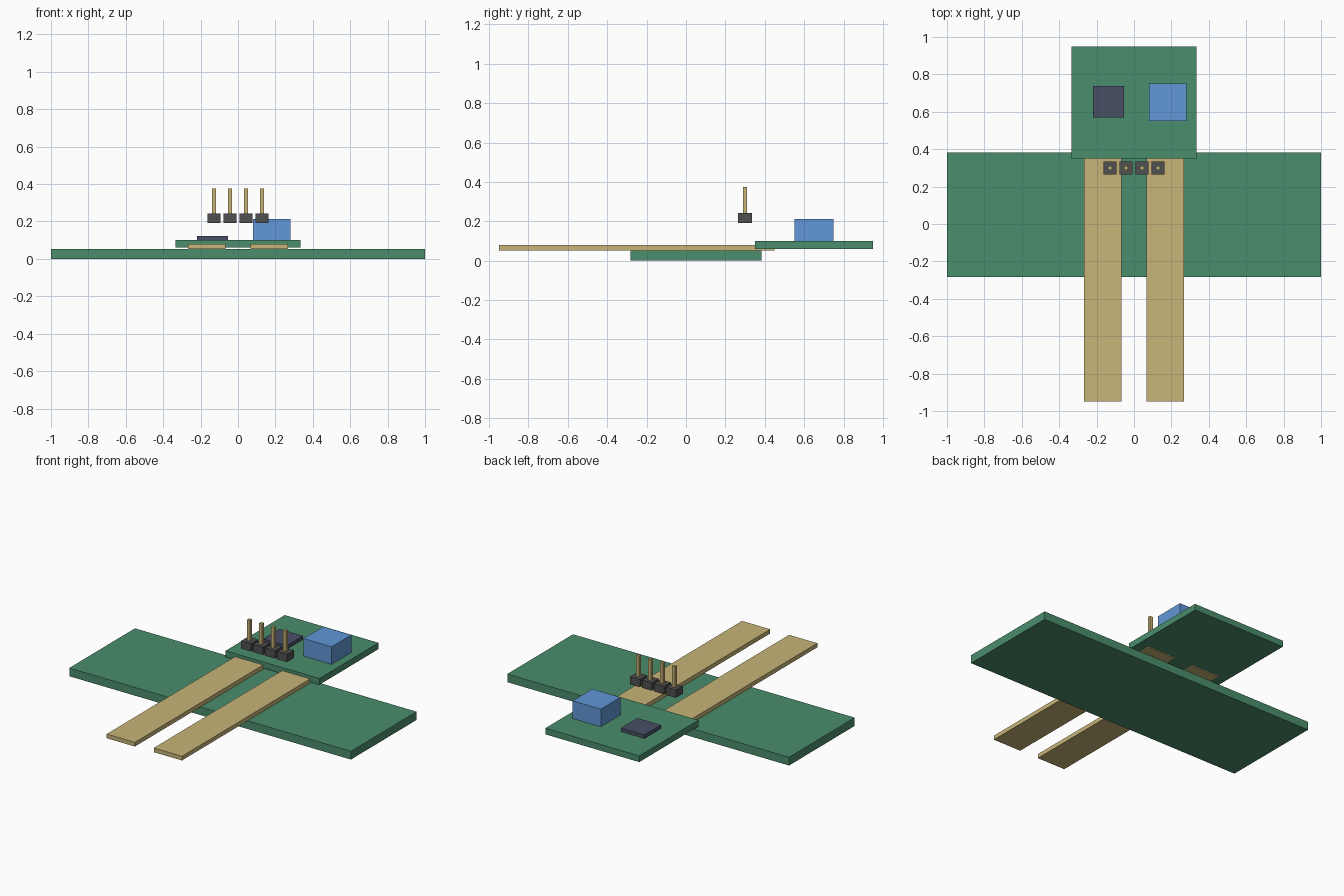
import bpy
import bmesh
from mathutils import Vector

if "Cube" in bpy.data.objects:
    bpy.data.objects.remove(bpy.data.objects["Cube"])


def material(name, rgb):
    mat = bpy.data.materials.new(name)
    mat.diffuse_color = (*rgb, 1)
    mat.use_nodes = True
    mat.node_tree.nodes["Principled BSDF"].inputs["Base Color"].default_value = mat.diffuse_color
    return mat


GREEN = material("board green", (0.07, 0.27, 0.15))
TAN = material("tan", (0.58, 0.46, 0.19))
DARK = material("chip dark", (0.065, 0.08, 0.13))
BLUE = material("blue", (0.12, 0.31, 0.68))
BLACK = material("header dark", (0.08, 0.08, 0.08))


def box(name, x, y, z, mat):
    """Box spanning the given (min, max) ranges, origin at its centre."""
    lo, hi = Vector((x[0], y[0], z[0])), Vector((x[1], y[1], z[1]))
    bm = bmesh.new()
    bmesh.ops.create_cube(bm, size=1)
    bmesh.ops.scale(bm, vec=hi - lo, verts=bm.verts)
    mesh = bpy.data.meshes.new(name)
    bm.to_mesh(mesh)
    bm.free()
    mesh.materials.append(mat)
    obj = bpy.data.objects.new(name, mesh)
    obj.location = (lo + hi) / 2
    bpy.context.collection.objects.link(obj)
    return obj


def around(c, width):
    return (c - width / 2, c + width / 2)


# Wide base board and the small board overhanging its back edge
box("base_board", (-1, 1), (-0.283, 0.383), (0, 0.053), GREEN)
box("sensor_board", (-0.333, 0.333), (0.35, 0.95), (0.06, 0.1), GREEN)

# Two long prongs reaching forward
for side, x in (("left", -0.167), ("right", 0.167)):
    box(f"prong_{side}", around(x, 0.2), (-0.95, 0.45), (0.053, 0.08), TAN)

# Components on the small board
box("chip", around(-0.137, 0.167), around(0.653, 0.167), (0.1, 0.123), DARK)
box("trimmer_block", around(0.18, 0.2), around(0.65, 0.2), (0.1, 0.213), BLUE)

# Four-way pin header
for i in range(4):
    x = (i - 1.5) * 0.085
    box(f"header_block_{i + 1}", around(x, 0.07), around(0.3, 0.07), (0.192, 0.242), BLACK)
    box(f"header_pin_{i + 1}", around(x, 0.021), around(0.3, 0.021), (0.242, 0.375), TAN)
